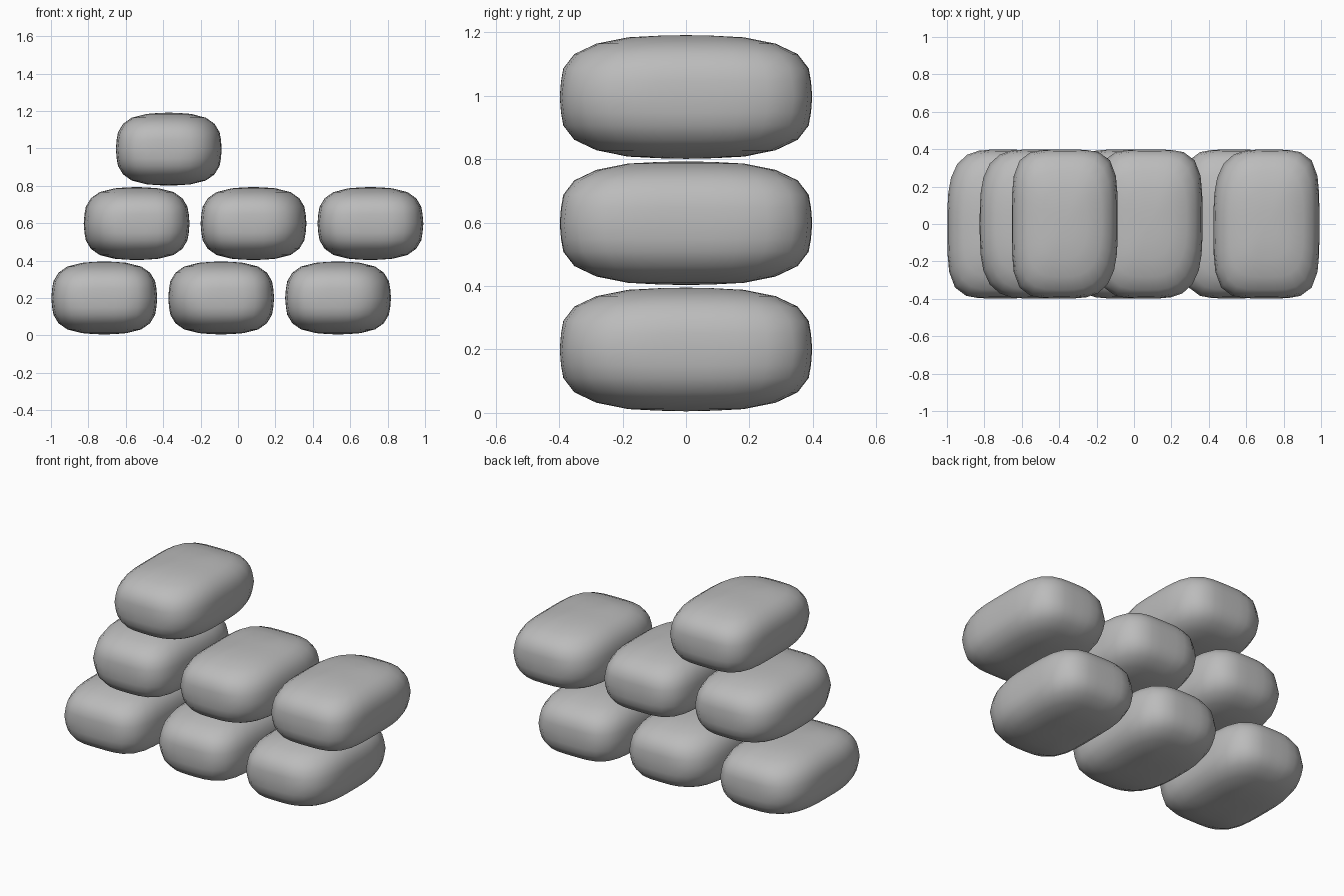
import bpy, bmesh, math

if "Cube" in bpy.data.objects:
    bpy.data.objects.remove(bpy.data.objects["Cube"])

grey = bpy.data.materials.new("grey_cloth")
grey.diffuse_color = (0.5, 0.5, 0.5, 1)
grey.use_nodes = True
grey.node_tree.nodes["Principled BSDF"].inputs["Base Color"].default_value = grey.diffuse_color

HX, HY, SEGS = 0.283, 0.398, 32
# half profile of a stuffed bag: x scale, y scale, height above seam
PROFILE = [(1, 1, 0), (.985, .99, .05), (.96, .972, .09), (.865, .885, .135),
           (.70, .71, .168), (.42, .46, .188), (.2, .22, .193)]
RINGS = [(a, b, -z) for a, b, z in reversed(PROFILE[1:])] + PROFILE


def make_bag(name, cx, cz, fullness):
    """Loft rounded-rectangle rings; fullness is the squareness of each corner
    (right back, left back, left front, right front)."""
    bm = bmesh.new()
    loops = []
    for sx, sy, z in RINGS:
        loop = []
        for i in range(SEGS):
            t = 2 * math.pi * i / SEGS
            n = fullness[i * 4 // SEGS] - 4 * abs(z)
            c, s = math.cos(t), math.sin(t)
            r = (abs(c) ** n + abs(s) ** n) ** (-1 / n)
            loop.append(bm.verts.new((HX * sx * r * c, HY * sy * r * s, z)))
        loops.append(loop)
    for lo, hi in zip(loops, loops[1:]):
        for i in range(SEGS):
            j = (i + 1) % SEGS
            bm.faces.new((lo[i], lo[j], hi[j], hi[i]))
    # close the bottom and top
    for loop, z in ((loops[0], -.195), (loops[-1], .195)):
        tip = bm.verts.new((0, 0, z))
        for i in range(SEGS):
            bm.faces.new((loop[i], loop[(i + 1) % SEGS], tip))
    bmesh.ops.recalc_face_normals(bm, faces=bm.faces)
    mesh = bpy.data.meshes.new(name)
    bm.to_mesh(mesh)
    bm.free()
    mesh.materials.append(grey)
    mesh.shade_smooth()
    bag = bpy.data.objects.new(name, mesh)
    bag.location = (cx, 0, cz)
    bpy.context.collection.objects.link(bag)


# staggered rows of bags, the top row holding just one
FULL, SLACK = 4.4, 3.3
corner_sets = [(FULL, FULL, FULL, SLACK), (FULL, SLACK, FULL, FULL),
               (FULL, SLACK, SLACK, FULL)]
rows = [(-.715, .2, 3), (-.542, .598, 3), (-.37, .996, 1)]
for r, (x0, z, count) in enumerate(rows):
    for k in range(count):
        make_bag(f"sandbag_row{r + 1}_{k + 1}", x0 + .625 * k, z,
                 corner_sets[(r + k + 1) % 3])
